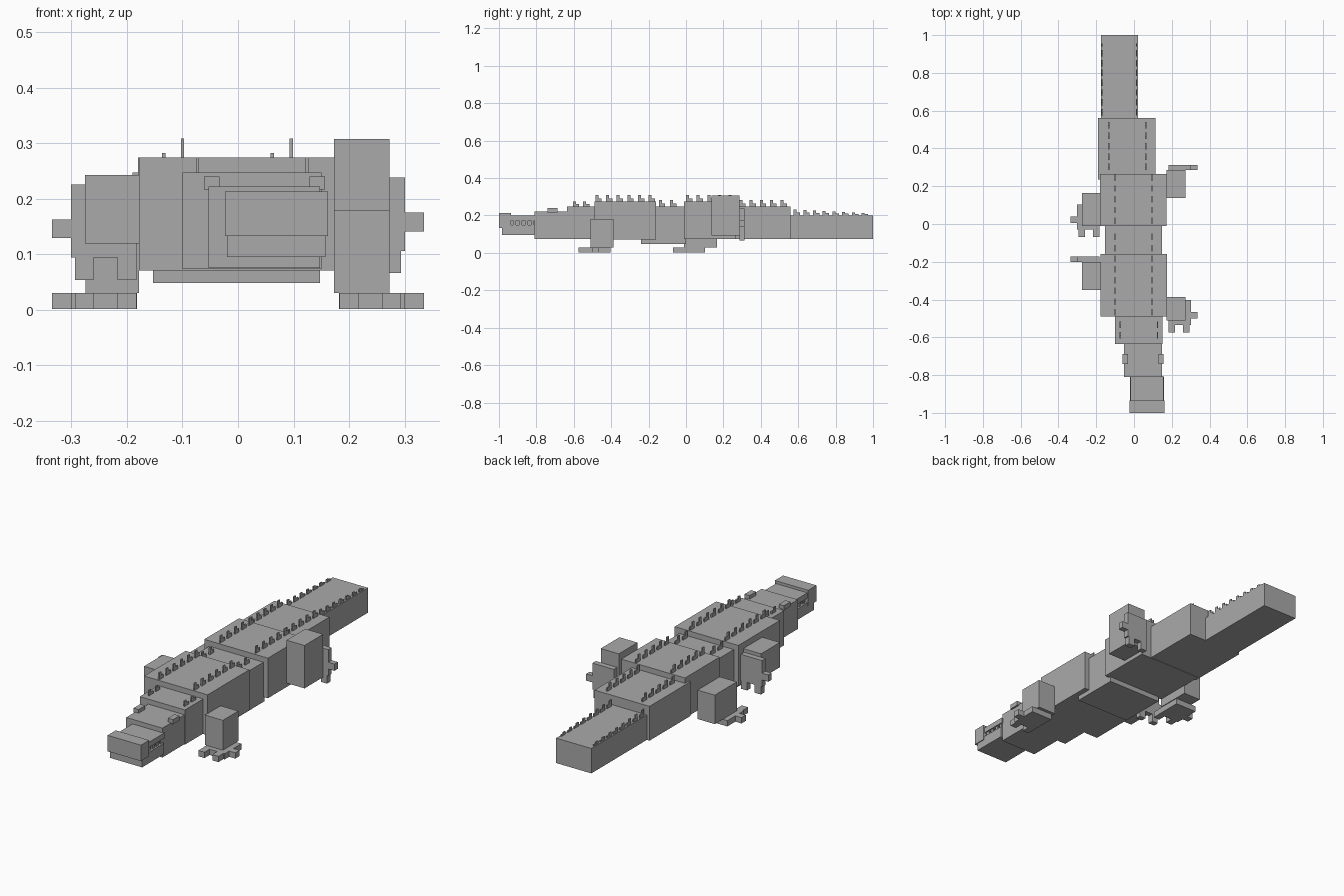
import bpy

grey = bpy.data.materials.new("stone_grey")
grey.diffuse_color = (0.4, 0.4, 0.4, 1)

CUBE_FACES = [(0, 1, 3, 2), (4, 6, 7, 5), (0, 4, 5, 1),
              (2, 3, 7, 6), (0, 2, 6, 4), (1, 5, 7, 3)]


def boxes(name, items):
    """One object made of boxes given as (x0, x1, y0, y1, z0, z1)."""
    verts, faces = [], []
    for x0, x1, y0, y1, z0, z1 in items:
        b = len(verts)
        verts += [(x, y, z) for x in (x0, x1) for y in (y0, y1) for z in (z0, z1)]
        faces += [tuple(b + i for i in f) for f in CUBE_FACES]
    me = bpy.data.meshes.new(name)
    me.from_pydata(verts, [], faces)
    me.materials.append(grey)
    ob = bpy.data.objects.new(name, me)
    bpy.context.collection.objects.link(ob)
    return ob


# Body blocks, swaying left and right
boxes("tail_tip", [(-0.175, 0.02, 0.55, 1.0, 0.075, 0.2)])
boxes("tail_base", [(-0.19, 0.115, 0.235, 0.56, 0.075, 0.247)])
boxes("hips", [(-0.18, 0.173, -0.01, 0.265, 0.073, 0.274)])
boxes("waist", [(-0.153, 0.148, -0.24, 0.0, 0.048, 0.247)])
boxes("chest", [(-0.178, 0.175, -0.49, -0.16, 0.071, 0.274)])
boxes("neck", [(-0.1, 0.15, -0.635, -0.48, 0.073, 0.247)])
boxes("head", [(-0.053, 0.148, -0.81, -0.63, 0.075, 0.222)])

# Snout
boxes("lower_jaw", [(-0.02, 0.158, -0.985, -0.81, 0.095, 0.15)])
boxes("upper_jaw", [(-0.018, 0.156, -0.94, -0.805, 0.172, 0.199),
                    (0.0, 0.138, -0.94, -0.805, 0.15, 0.175)])
boxes("nose", [(-0.023, 0.162, -1.0, -0.935, 0.133, 0.213)])
boxes("teeth", [(x - 0.003, x + 0.003, y, y + 0.016, 0.149, 0.173)
                for x in (-0.01, 0.147)
                for y in (-0.925, -0.893, -0.861, -0.829)])

# Eyes
boxes("eyes", [(x, x + 0.028, -0.74, -0.688, 0.217, 0.24) for x in (-0.061, 0.129)])


def spikes(name, xs, y0, step, count, z, height, fade=0.0):
    """Two rows of thin stepped scales along the back."""
    items = []
    for x in xs:
        for i in range(count):
            y = y0 + i * step
            h = height * (1 - fade * i / count)
            items.append((x - 0.003, x + 0.003, y, y + 0.016, z - 0.004, z + h))
            items.append((x - 0.003, x + 0.003, y + 0.016, y + 0.034, z - 0.004, z + h * 0.5))
    boxes(name, items)


spikes("neck_spikes", (-0.073, 0.125), -0.605, 0.055, 2, 0.247, 0.027)
spikes("chest_spikes", (-0.1, 0.096), -0.485, 0.057, 6, 0.274, 0.035)
spikes("waist_spikes", (-0.1, 0.096), -0.145, 0.06, 2, 0.247, 0.035)
spikes("hip_spikes", (-0.1, 0.096), 0.0, 0.057, 5, 0.274, 0.035)
spikes("tail_base_spikes", (-0.134, 0.062), 0.285, 0.055, 5, 0.247, 0.035)
spikes("tail_tip_spikes", (-0.168, 0.013), 0.575, 0.052, 8, 0.2, 0.033, 0.65)


def foot(name, side, at, sole, bent):
    """Foot pad with two front toes and a side toe.
    Flat: at = front edge in y, sole = lowest z.
    Bent back: at = front face in y, sole = lower pad edge in z."""
    plan = [(0.182, 0.301, 0.0, 0.132),      # pad
            (0.183, 0.217, -0.04, 0.0),      # inner toe
            (0.26, 0.294, -0.04, 0.0),       # outer toe
            (0.301, 0.335, 0.035, 0.069)]    # side toe
    items = []
    for x0, x1, l0, l1 in plan:
        if side < 0:
            x0, x1 = -x1, -x0
        if bent:
            items.append((x0, x1, at, at + 0.027, sole + l0, sole + l1))
        else:
            items.append((x0, x1, at + l0, at + l1, sole, sole + 0.029))
    boxes(name, items)


# Legs: one diagonal pair planted, the other pair swung back
boxes("front_right_leg", [(0.173, 0.273, -0.51, -0.387, 0.03, 0.18)])
foot("front_right_foot", 1, -0.535, 0.001, False)
boxes("rear_left_leg", [(-0.275, -0.178, -0.01, 0.165, 0.03, 0.175)])
foot("rear_left_foot", -1, -0.03, 0.001, False)
boxes("rear_right_leg", [(0.173, 0.273, 0.137, 0.285, 0.093, 0.308)])
foot("rear_right_foot", 1, 0.285, 0.106, True)
boxes("front_left_leg", [(-0.276, -0.176, -0.35, -0.2, 0.119, 0.243)])
foot("front_left_foot", -1, -0.2, 0.094, True)
